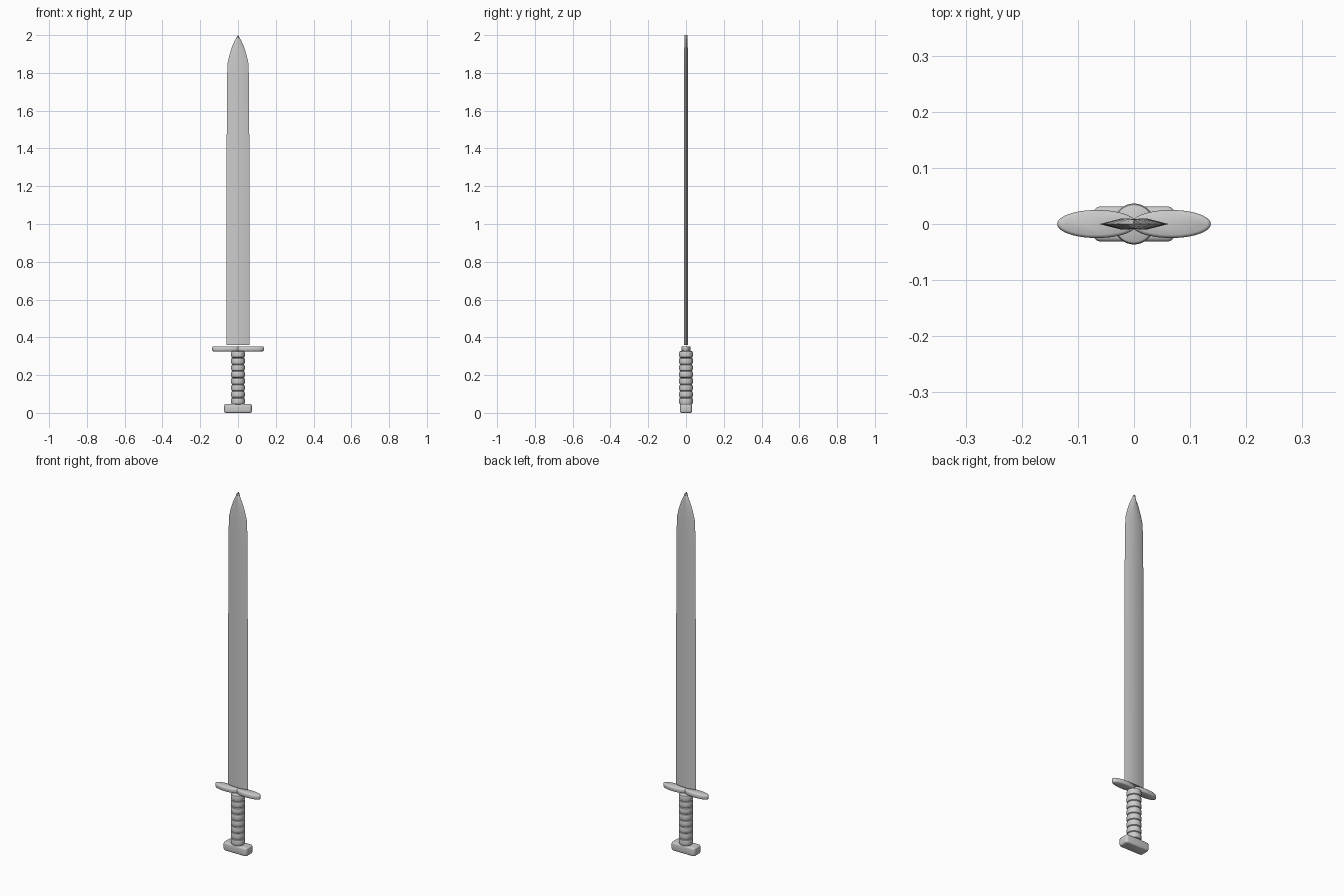
import bpy, bmesh, math

if "Cube" in bpy.data.objects:
    bpy.data.objects.remove(bpy.data.objects["Cube"])


def make_object(name, bm, angle=40):
    bmesh.ops.recalc_face_normals(bm, faces=bm.faces[:])
    me = bpy.data.meshes.new(name)
    bm.to_mesh(me)
    bm.free()
    ob = bpy.data.objects.new(name, me)
    bpy.context.collection.objects.link(ob)
    bpy.ops.object.select_all(action='DESELECT')
    ob.select_set(True)
    bpy.context.view_layer.objects.active = ob
    bpy.ops.object.shade_smooth_by_angle(angle=math.radians(angle))
    return ob


def loft(name, rings, angle=40):
    """Skin a stack of equal-length point rings and cap both ends."""
    bm = bmesh.new()
    rows = [[bm.verts.new(p) for p in ring] for ring in rings]
    n = len(rows[0])
    for a, b in zip(rows, rows[1:]):
        for i in range(n):
            j = (i + 1) % n
            bm.faces.new((a[i], a[j], b[j], b[i]))
    bm.faces.new(rows[0])
    bm.faces.new(rows[-1])
    return make_object(name, bm, angle)


def ellipse(cx, rx, ry, z, n=40):
    return [(cx + rx * math.cos(2 * math.pi * i / n),
             ry * math.sin(2 * math.pi * i / n), z) for i in range(n)]


# Blade: flattened diamond section with a shallow groove, tapering to the tip
section = [(1, 0), (0.36, 0.010), (0, 0.009), (-0.36, 0.010),
           (-1, 0), (-0.36, -0.010), (0, -0.009), (0.36, -0.010)]
stations = [(0.36, 0.062, 1), (1.0, 0.061, 1), (1.66, 0.059, 1), (1.80, 0.057, 1),
            (1.86, 0.054, 1), (1.90, 0.044, 0.97), (1.94, 0.031, 0.92),
            (1.975, 0.015, 0.85), (2.0, 0.0008, 0.75)]
loft("blade", [[(x * w, y * t, z) for x, y in section] for z, w, t in stations])

# Guard: two flat oval lobes meeting in the middle
for side, label in ((-1, "left"), (1, "right")):
    prof = [(0.326, 0.006), (0.328, 0.002), (0.332, 0),
            (0.346, 0), (0.350, 0.002), (0.352, 0.006)]
    loft("guard_" + label,
         [ellipse(side * 0.066, 0.071 - d, 0.025 - d, z) for z, d in prof])

# Grip: round handle with bulging wrapped bands
bands, z0, z1 = 8, 0.045, 0.327
pitch = (z1 - z0) / bands
rings = []
for b in range(bands):
    for f, r in ((0.0, 0.030), (0.08, 0.0345), (0.28, 0.0365),
                 (0.72, 0.0365), (0.92, 0.0345)):
        rings.append(ellipse(0, r, r, z0 + (b + f) * pitch, 32))
rings.append(ellipse(0, 0.030, 0.030, z1, 32))
loft("grip", rings)

# Pommel: rounded bar across the bottom
bm = bmesh.new()
bmesh.ops.create_cube(bm, size=1)
for v in bm.verts:
    v.co = (v.co.x * 0.146, v.co.y * 0.063, 0.0235 + v.co.z * 0.047)
uprights = [e for e in bm.edges if abs(e.verts[0].co.z - e.verts[1].co.z) > 0.01]
bmesh.ops.bevel(bm, geom=uprights, offset=0.014, segments=4, profile=0.5, affect='EDGES')
rims = [e for e in bm.edges if abs(e.verts[0].co.z - e.verts[1].co.z) < 0.001]
bmesh.ops.bevel(bm, geom=rims, offset=0.009, segments=3, profile=0.5, affect='EDGES')
make_object("pommel", bm)
